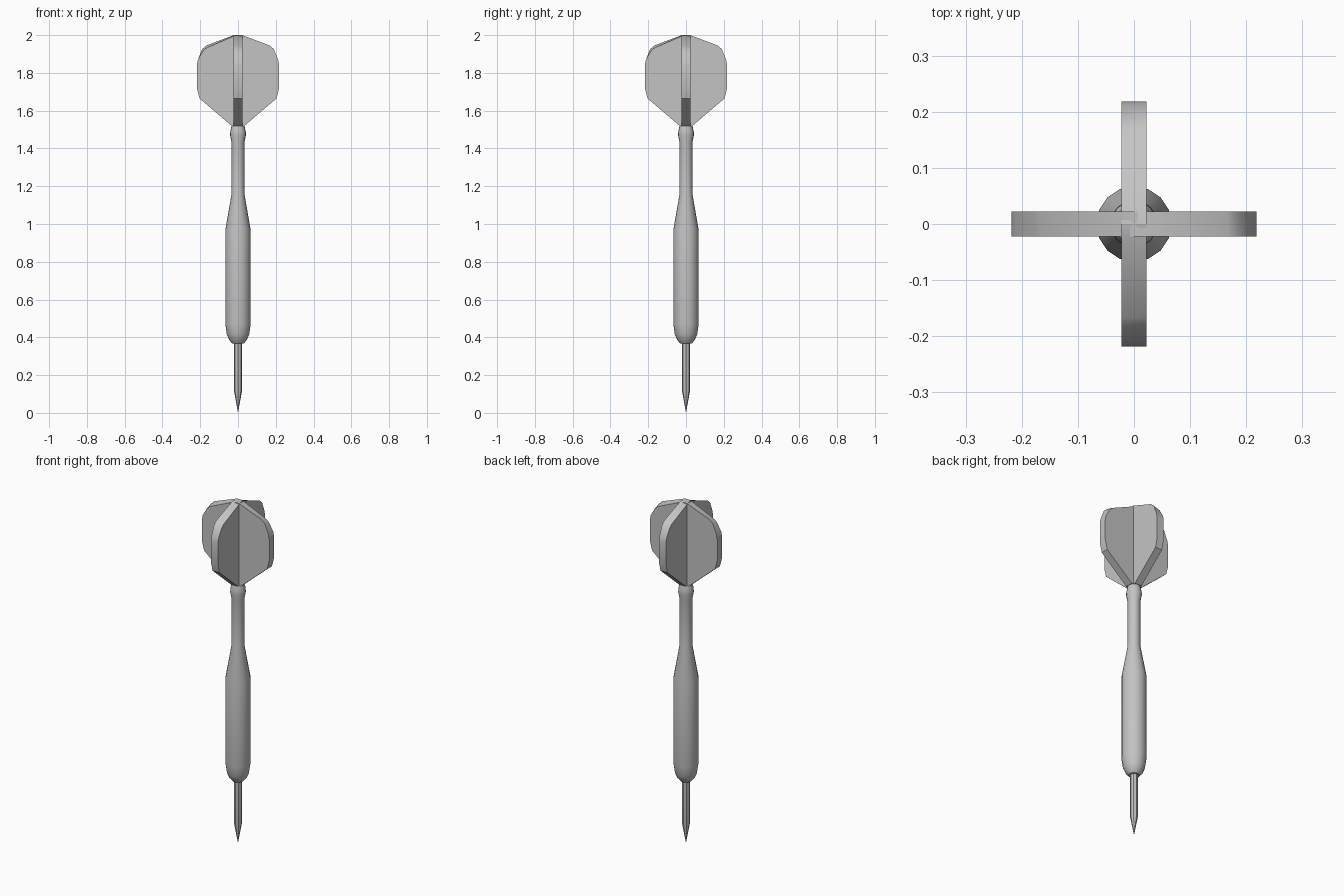
import bpy, bmesh, math
from mathutils import Matrix

if "Cube" in bpy.data.objects:
    bpy.data.objects.remove(bpy.data.objects["Cube"])

grey = bpy.data.materials.new("plain_grey")
grey.diffuse_color = (0.55, 0.55, 0.55, 1)
grey.use_nodes = True
grey.node_tree.nodes["Principled BSDF"].inputs["Base Color"].default_value = grey.diffuse_color


def finish(bm, name, angle):
    bmesh.ops.remove_doubles(bm, verts=bm.verts, dist=1e-5)
    bmesh.ops.recalc_face_normals(bm, faces=bm.faces)
    me = bpy.data.meshes.new(name)
    bm.to_mesh(me)
    bm.free()
    ob = bpy.data.objects.new(name, me)
    bpy.context.collection.objects.link(ob)
    me.materials.append(grey)
    bpy.ops.object.select_all(action='DESELECT')
    ob.select_set(True)
    bpy.context.view_layer.objects.active = ob
    bpy.ops.object.shade_smooth_by_angle(angle=math.radians(angle))
    return ob


def lathe(name, profile, sides, angle):
    """Turn an (r, z) profile that starts and ends on the axis."""
    bm = bmesh.new()
    verts = [bm.verts.new((r, 0, z)) for r, z in profile]
    edges = [bm.edges.new(p) for p in zip(verts, verts[1:])]
    bmesh.ops.spin(bm, geom=verts + edges, cent=(0, 0, 0), axis=(0, 0, 1),
                   angle=2 * math.pi, steps=sides, use_merge=True)
    return finish(bm, name, angle)


# Steel point
lathe("point", [(0, 0), (0.022, 0.12), (0.022, 0.38), (0, 0.38)], 8, 30)

# Grip barrel with rounded nose, tapering into the shaft
lathe("barrel_and_shaft",
      [(0, 0.365), (0.03, 0.367), (0.046, 0.385), (0.059, 0.415),
       (0.067, 0.47), (0.067, 0.97), (0.034, 1.16), (0.034, 1.43),
       (0.042, 1.47), (0.041, 1.49), (0.034, 1.52), (0, 1.52)], 16, 40)

# Four flights: thick plates, the top edge a little lower on one side
T = 0.0225
HIGH = [(0, 2.0), (0.022, 2.0), (0.168, 1.945), (0.19, 1.925), (0.212, 1.87),
        (0.218, 1.84), (0.218, 1.72), (0.204, 1.665), (0.035, 1.52), (0, 1.52)]
LOW = [(0, 2.0), (0.022, 1.995), (0.165, 1.933), (0.185, 1.915)] + HIGH[4:]


def flight(name, turn):
    bm = bmesh.new()
    a = [bm.verts.new((x, -T, z)) for x, z in HIGH]
    b = [bm.verts.new((x, T, z)) for x, z in LOW]
    bm.faces.new(a)
    bm.faces.new(b[::-1])
    n = len(a)
    for i in range(n):
        j = (i + 1) % n
        bm.faces.new((a[i], b[i], b[j], a[j]))
    bm.transform(Matrix.Rotation(turn, 4, 'Z'))
    return finish(bm, name, 35)


for k, side in enumerate(("right", "back", "left", "front")):
    flight("flight_" + side, k * math.pi / 2)
